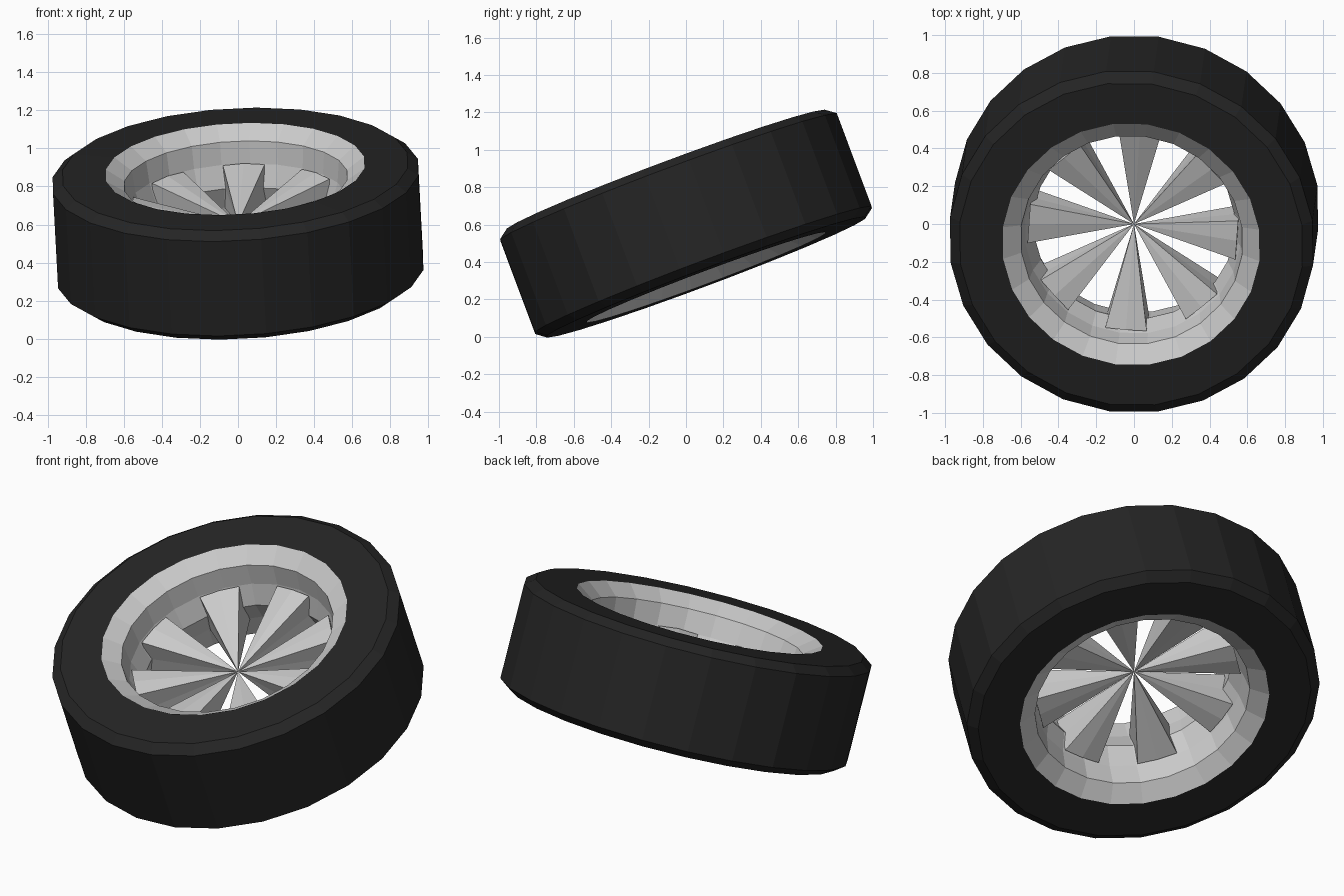
import bpy, bmesh
from math import sin, cos, pi, radians
from mathutils import Matrix, Vector

if "Cube" in bpy.data.objects:
    bpy.data.objects.remove(bpy.data.objects["Cube"])

SEG, SPOKES = 24, 8

# Wheel lies on a tilted axle
axis = Vector((-0.05, -0.35, 0.935)).normalized()
tilt = Vector((0, 0, 1)).rotation_difference(axis).to_matrix().to_4x4()
place = Matrix.Translation((0, 0, 0.605)) @ tilt


def finish(name, bm, mat=None):
    bmesh.ops.recalc_face_normals(bm, faces=bm.faces)
    bm.transform(place)
    me = bpy.data.meshes.new(name)
    bm.to_mesh(me)
    bm.free()
    ob = bpy.data.objects.new(name, me)
    bpy.context.collection.objects.link(ob)
    if mat:
        me.materials.append(mat)
    return ob


def lathe(name, profile, mat=None, closed=True):
    bm = bmesh.new()
    rings = []
    for r, h in profile:
        rings.append([bm.verts.new((r * cos(a), r * sin(a), h))
                      for a in [2 * pi * (i + 0.5) / SEG for i in range(SEG)]])
    n = len(rings)
    for k in range(n if closed else n - 1):
        a, b = rings[k], rings[(k + 1) % n]
        for i in range(SEG):
            j = (i + 1) % SEG
            bm.faces.new((a[i], a[j], b[j], b[i]))
    return finish(name, bm, mat)


def mirrored(half):
    return half + [(r, -h) for r, h in reversed(half) if h > 0]


rubber = bpy.data.materials.new("rubber")
rubber.diffuse_color = (0.018, 0.018, 0.018, 1)
rubber.use_nodes = True
rubber.node_tree.nodes["Principled BSDF"].inputs["Base Color"].default_value = rubber.diffuse_color

# Tyre: bevelled shoulders, flat sidewalls, open towards the rim
lathe("tyre", mirrored([(0.685, 0.307), (0.914, 0.306), (0.969, 0.265)]), rubber, closed=False)

# Rim: sloped lip and a barrel that narrows towards the middle
lathe("rim", mirrored([(0.685, 0.307), (0.59, 0.242), (0.575, 0.12), (0.535, 0.0)]), closed=False)

# Spokes: wedges growing from the hub point to a deep outer end
bm = bmesh.new()
section = [(0, 0.13), (0.11, 0.121), (0.105, 0), (0.11, -0.121),
           (0, -0.13), (-0.11, -0.121), (-0.105, 0), (-0.11, 0.121)]
for k in range(SPOKES):
    rot = Matrix.Rotation(2 * pi * k / SPOKES - radians(4.3), 4, 'Z')
    tip = bm.verts.new((0, 0, 0))
    end = [bm.verts.new(rot @ Vector((0.552, y, h))) for y, h in section]
    bm.faces.new(end)
    for i in range(len(end)):
        bm.faces.new((tip, end[i], end[(i + 1) % len(end)]))
finish("spokes", bm)
